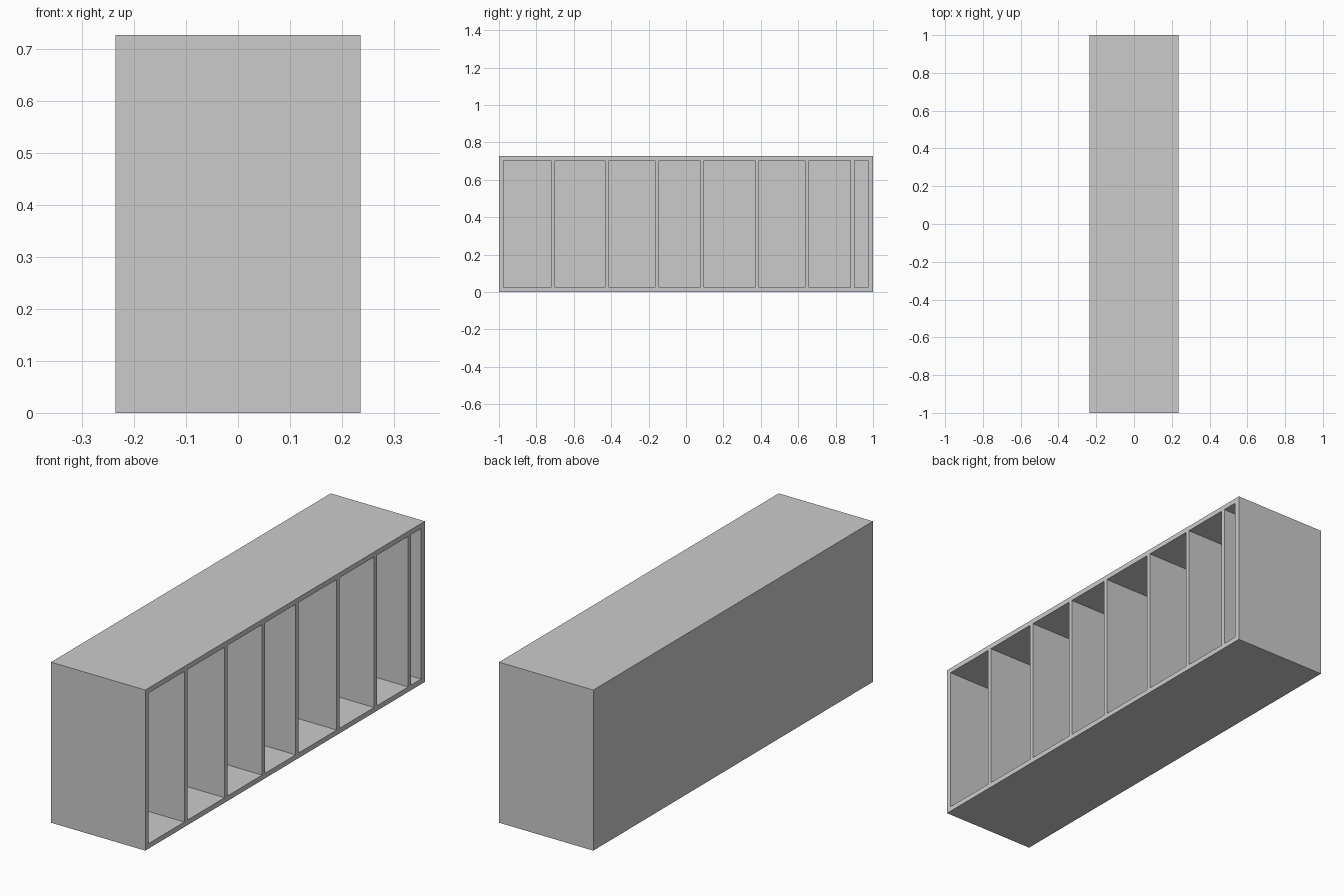
import bpy

if "Cube" in bpy.data.objects:
    bpy.data.objects.remove(bpy.data.objects["Cube"])

HALF_X, HEIGHT = 0.236, 0.727
BOARD, BACK = 0.023, 0.022


def board(name, x, y, z):
    """Box spanning the (min, max) pairs x, y, z."""
    bpy.ops.mesh.primitive_cube_add(
        size=1, location=[(a + b) / 2 for a, b in (x, y, z)])
    ob = bpy.context.object
    ob.name = name
    ob.scale = [b - a for a, b in (x, y, z)]
    bpy.ops.object.transform_apply(location=False, rotation=False, scale=True)
    return ob


# Upright boards along y: end panels first and last, dividers between
uprights = [(-1.0, -0.977), (-0.721, -0.70), (-0.433, -0.412),
            (-0.165, -0.145), (0.075, 0.095), (0.369, 0.39),
            (0.636, 0.657), (0.88, 0.90), (0.973, 1.0)]
inner_x = (-HALF_X + BACK, HALF_X)
inner_y = (uprights[0][1], uprights[-1][0])
inner_z = (BOARD, HEIGHT - BOARD)

# Outer carcass, open towards +x
board("left_end_panel", (-HALF_X, HALF_X), uprights[0], (0, HEIGHT))
board("right_end_panel", (-HALF_X, HALF_X), uprights[-1], (0, HEIGHT))
board("bottom_panel", (-HALF_X, HALF_X), inner_y, (0, BOARD))
board("top_panel", (-HALF_X, HALF_X), inner_y, (HEIGHT - BOARD, HEIGHT))
board("back_panel", (-HALF_X, -HALF_X + BACK), inner_y, inner_z)

# Unevenly spaced dividers
for i, y in enumerate(uprights[1:-1], 1):
    board(f"divider_{i}", inner_x, y, inner_z)
